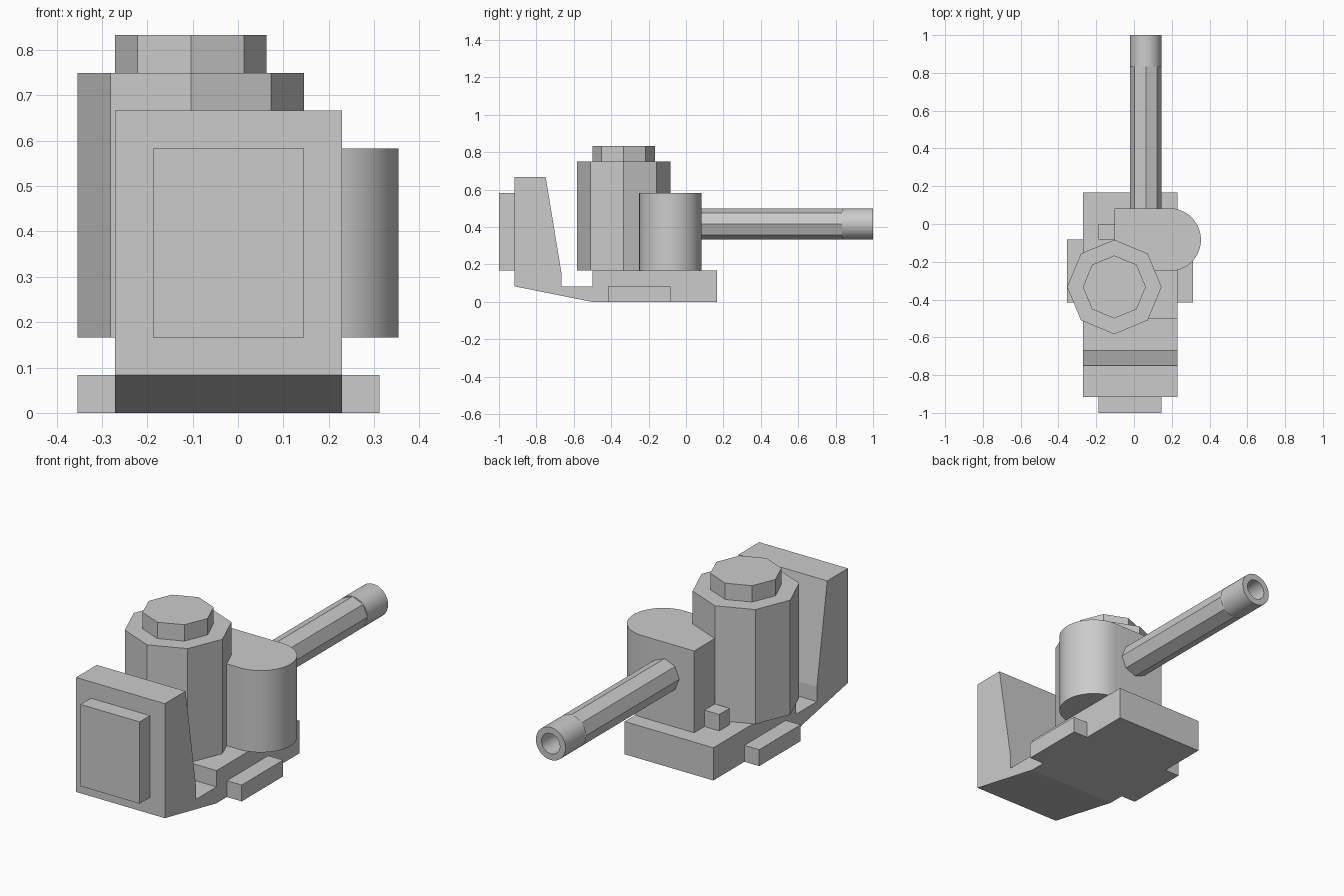
import bpy, bmesh
from math import pi, sin, cos, radians
from mathutils import Vector

if "Cube" in bpy.data.objects:
    bpy.data.objects.remove(bpy.data.objects["Cube"])

U = 1 / 12          # the model's grid step
CX = -0.25 * U      # x of the base centre line


def finish(name, bm, smooth=False):
    bmesh.ops.recalc_face_normals(bm, faces=bm.faces)
    me = bpy.data.meshes.new(name)
    bm.to_mesh(me)
    bm.free()
    ob = bpy.data.objects.new(name, me)
    bpy.context.collection.objects.link(ob)
    if smooth:
        bpy.ops.object.select_all(action='DESELECT')
        bpy.context.view_layer.objects.active = ob
        ob.select_set(True)
        bpy.ops.object.shade_smooth_by_angle(angle=radians(30))
    return ob


def extrude(name, points, step, smooth=False):
    """Extrude a closed outline of 3D points along a vector."""
    bm = bmesh.new()
    face = bm.faces.new([bm.verts.new(p) for p in points])
    new = bmesh.ops.extrude_face_region(bm, geom=[face], use_keep_orig=True)["geom"]
    verts = [v for v in new if isinstance(v, bmesh.types.BMVert)]
    bmesh.ops.translate(bm, vec=step, verts=verts)
    return finish(name, bm, smooth)


def box(name, x, y, z):
    pts = [(x[0], y[0], z[0]), (x[1], y[0], z[0]), (x[1], y[1], z[0]), (x[0], y[1], z[0])]
    return extrude(name, pts, (0, 0, z[1] - z[0]))


def lathe(name, profile, sides, origin, axis='Z', smooth=False):
    """Join rings of (radius, distance along axis) and cap both ends."""
    bm = bmesh.new()
    rings = []
    for r, d in profile:
        ring = []
        for i in range(sides):
            a = 2 * pi * i / sides
            u, v = r * cos(a), r * sin(a)
            p = (u, v, d) if axis == 'Z' else (u, d, v)
            ring.append(bm.verts.new(Vector(origin) + Vector(p)))
        rings.append(ring)
    for a, b in zip(rings, rings[1:]):
        for i in range(sides):
            j = (i + 1) % sides
            bm.faces.new((a[i], a[j], b[j], b[i]))
    bm.faces.new(rings[0])
    bm.faces.new(rings[-1])
    return finish(name, bm, smooth)


# base plate with step and upright front wall, as one side profile (y, z)
side = [(-11, 8), (-9, 8), (-8, 2), (-8, 1), (-6, 1), (-6, 2),
        (2, 2), (2, 0), (-6, 0), (-11, 1)]
side[2] = (-8, 1.9)
extrude("base", [(CX - 3 * U, y * U, z * U) for y, z in side], (6 * U, 0, 0))

# raised panel on the front wall
box("front_panel", (CX - 2 * U, CX + 2 * U), (-12 * U, -11 * U), (2 * U, 7 * U))

# low rails along both sides of the base
for name, s in (("left_rail", -1), ("right_rail", 1)):
    xs = sorted((CX + s * 3 * U, CX + s * 4 * U))
    box(name, xs, (-5 * U, -U), (0, U))

# octagonal tower and its cap
tower = (CX - U, -4 * U, 0)
lathe("tower", [(3 * U, 2 * U), (3 * U, 9 * U)], 8, tower)
lathe("tower_cap", [(2 * U, 9 * U), (2 * U, 10 * U)], 8, tower)

# housing with one rounded end
ex = CX + 2.5 * U
outline = [(CX - U, U), (CX - U, -3 * U)]
for i in range(33):
    a = -pi / 2 + pi * i / 32
    outline.append((ex + 2 * U * cos(a), -U + 2 * U * sin(a)))
extrude("housing", [(x, y, 2 * U) for x, y in outline], (0, 0, 5 * U), True)

# small block beside the housing
box("small_block", (CX - 2 * U, CX - U), (-U, 0), (2 * U, 3 * U))

# octagonal barrel with a round hollow muzzle
axis = (CX + U, 0, 5 * U)
lathe("barrel", [(U, U), (U, 10 * U)], 8, axis, 'Y')
lathe("muzzle", [(U, 10 * U), (U, 12 * U), (0.62 * U, 12 * U), (0.62 * U, 10.1 * U)],
      32, axis, 'Y', True)
